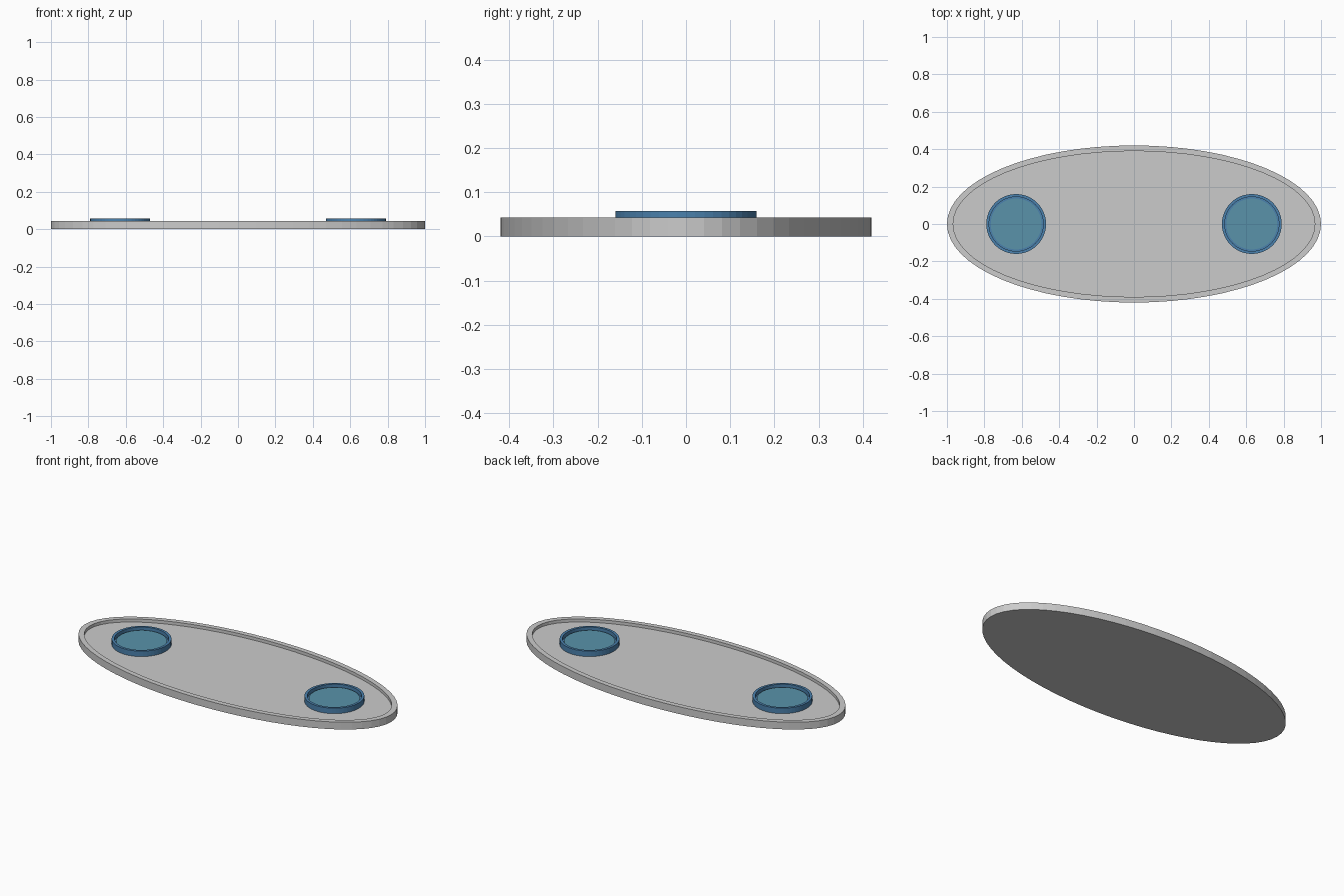
import bpy, bmesh, math

if "Cube" in bpy.data.objects:
    bpy.data.objects.remove(bpy.data.objects["Cube"])


def material(name, colour):
    m = bpy.data.materials.new(name)
    m.diffuse_color = colour
    m.use_nodes = True
    m.node_tree.nodes["Principled BSDF"].inputs["Base Color"].default_value = m.diffuse_color
    return m


def lathe(name, profile, segs, loc=(0, 0, 0), mat=None):
    """Closed solid from (rx, ry, z) rings, listed from bottom centre to top centre."""
    bm = bmesh.new()
    rings = []
    for rx, ry, z in profile:
        rings.append([bm.verts.new((rx * math.cos(2 * math.pi * i / segs),
                                    ry * math.sin(2 * math.pi * i / segs), z))
                      for i in range(segs)])
    for a, b in zip(rings, rings[1:]):
        for i in range(segs):
            j = (i + 1) % segs
            bm.faces.new((a[i], a[j], b[j], b[i]))
    bm.faces.new(rings[0][::-1])
    bm.faces.new(rings[-1])
    bm.normal_update()
    mesh = bpy.data.meshes.new(name)
    bm.to_mesh(mesh)
    bm.free()
    ob = bpy.data.objects.new(name, mesh)
    ob.location = loc
    bpy.context.collection.objects.link(ob)
    if mat:
        mesh.materials.append(mat)
    return ob


blue = material("rim_blue", (0.07, 0.22, 0.42, 1))
teal = material("inset_teal", (0.10, 0.29, 0.40, 1))

FLOOR = 0.025

# Oval tray with raised rim
lathe("oval_tray", [(1, 0.42, 0), (1, 0.42, 0.043),
                    (0.967, 0.39, 0.043), (0.967, 0.39, FLOOR)], 64)

# Pair of round cups, each with a recessed inset disc
for side, x in (("left", -0.63), ("right", 0.63)):
    lathe(side + "_cup", [(0.16, 0.16, FLOOR), (0.16, 0.16, 0.057),
                          (0.145, 0.145, 0.057), (0.145, 0.145, 0.035)],
          48, (x, 0, 0), blue)
    lathe(side + "_inset", [(0.136, 0.136, 0.035), (0.136, 0.136, 0.043)],
          48, (x, 0, 0), teal)
